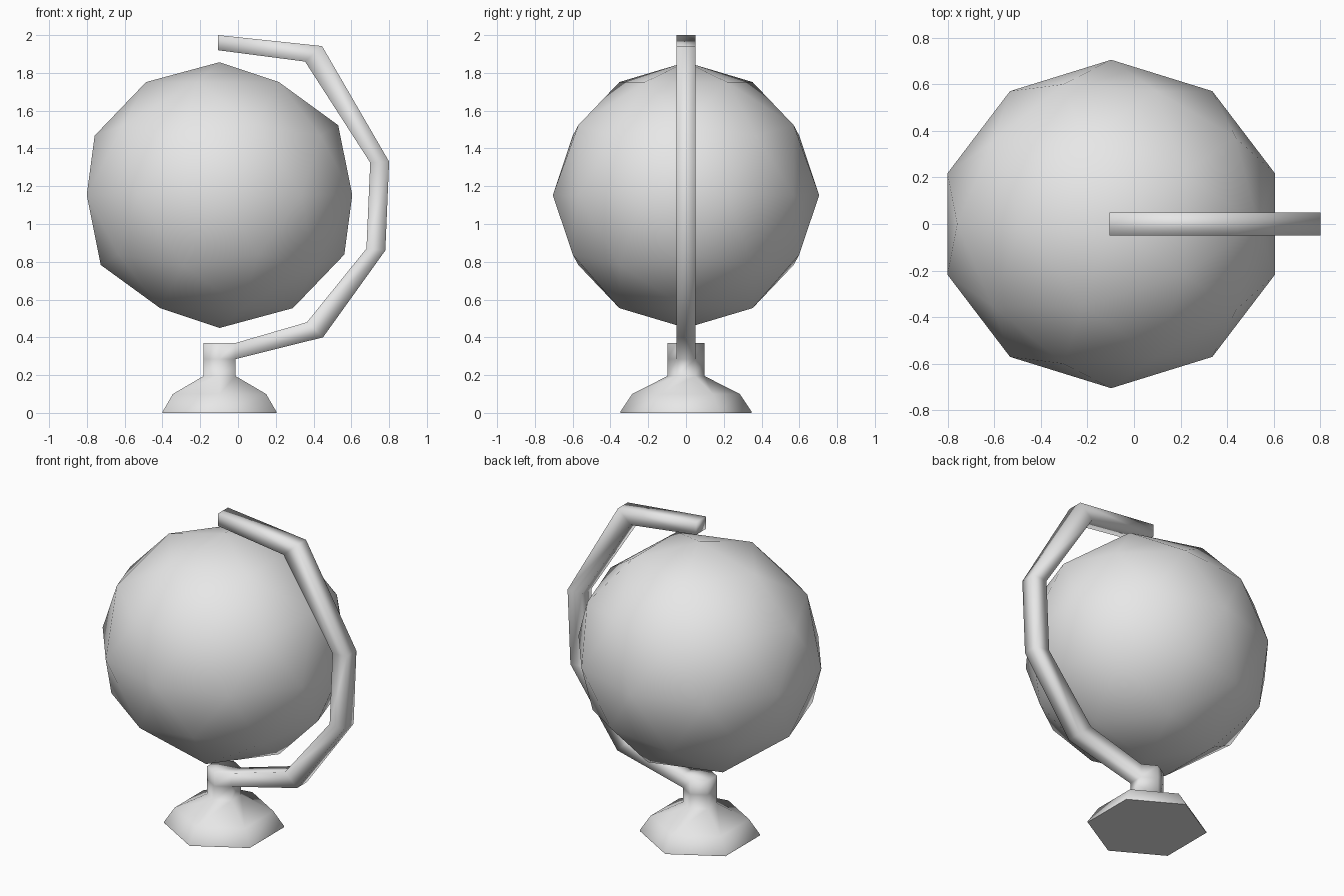
import bpy, bmesh, math
from mathutils import Matrix, Vector

cube = bpy.data.objects.get("Cube")
if cube:
    bpy.data.objects.remove(cube, do_unlink=True)

CX = -0.098  # shared vertical axis of globe and stand

grey = bpy.data.materials.new("light_grey")
grey.use_nodes = True
grey.diffuse_color = (0.8, 0.8, 0.8, 1)
grey.node_tree.nodes["Principled BSDF"].inputs["Base Color"].default_value = (0.8, 0.8, 0.8, 1)


def finish(name, bm):
    bmesh.ops.recalc_face_normals(bm, faces=bm.faces)
    for f in bm.faces:
        f.smooth = True
    mesh = bpy.data.meshes.new(name)
    bm.to_mesh(mesh)
    bm.free()
    mesh.materials.append(grey)
    obj = bpy.data.objects.new(name, mesh)
    bpy.context.collection.objects.link(obj)
    return obj


# Globe: low-poly ball, slightly wider along x
bm = bmesh.new()
bmesh.ops.create_icosphere(bm, subdivisions=2, radius=1)
bmesh.ops.transform(bm, verts=bm.verts, matrix=Matrix.Translation((CX, 0, 1.153))
                    @ Matrix.Diagonal((0.739, 0.705, 0.7035, 1))
                    @ Matrix.Rotation(math.pi, 4, 'Z'))
finish("globe", bm)

# Stand: six-sided foot and post as stacked rings (radius, height)
bm = bmesh.new()
profile = [(0.348, 0), (0.348, 0.006), (0.285, 0.1), (0.098, 0.195),
           (0.098, 0.285), (0.098, 0.37)]
rings = []
for r, z in profile:
    angles = [math.radians(60 * i - 30) for i in range(6)]
    rings.append([bm.verts.new((CX + r * math.cos(a), r * math.sin(a), z)) for a in angles])
arm_face = None
for low, high in zip(rings, rings[1:]):
    for i in range(6):
        j = (i + 1) % 6
        face = bm.faces.new((low[i], low[j], high[j], high[i]))
        if i == 0:
            arm_face = face  # ends as the +x face of the top band
bottom = bm.faces.new(rings[0][::-1])
bm.faces.new(rings[-1])
for e in bottom.edges:
    e.smooth = False

# Arm: the post's +x face extruded along (outer x, z, inner x, z) stations
stations = [(0.45, 0.4, 0.365, 0.48), (0.78, 0.86, 0.68, 0.87),
            (0.80, 1.33, 0.70, 1.325), (0.445, 1.942, 0.355, 1.86),
            (-0.105, 2.0, -0.105, 1.92)]
low, high = rings[-2], rings[-1]
section = [low[0], low[1], high[1], high[0]]
bm.faces.remove(arm_face)
for ox, oz, ix, iz in stations:
    nxt = [bm.verts.new(p) for p in ((ox, -0.049, oz), (ox, 0.049, oz),
                                     (ix, 0.049, iz), (ix, -0.049, iz))]
    for i in range(4):
        j = (i + 1) % 4
        bm.faces.new((section[i], section[j], nxt[j], nxt[i]))
    section = nxt
bm.faces.new(section)
finish("stand_and_arm", bm)
